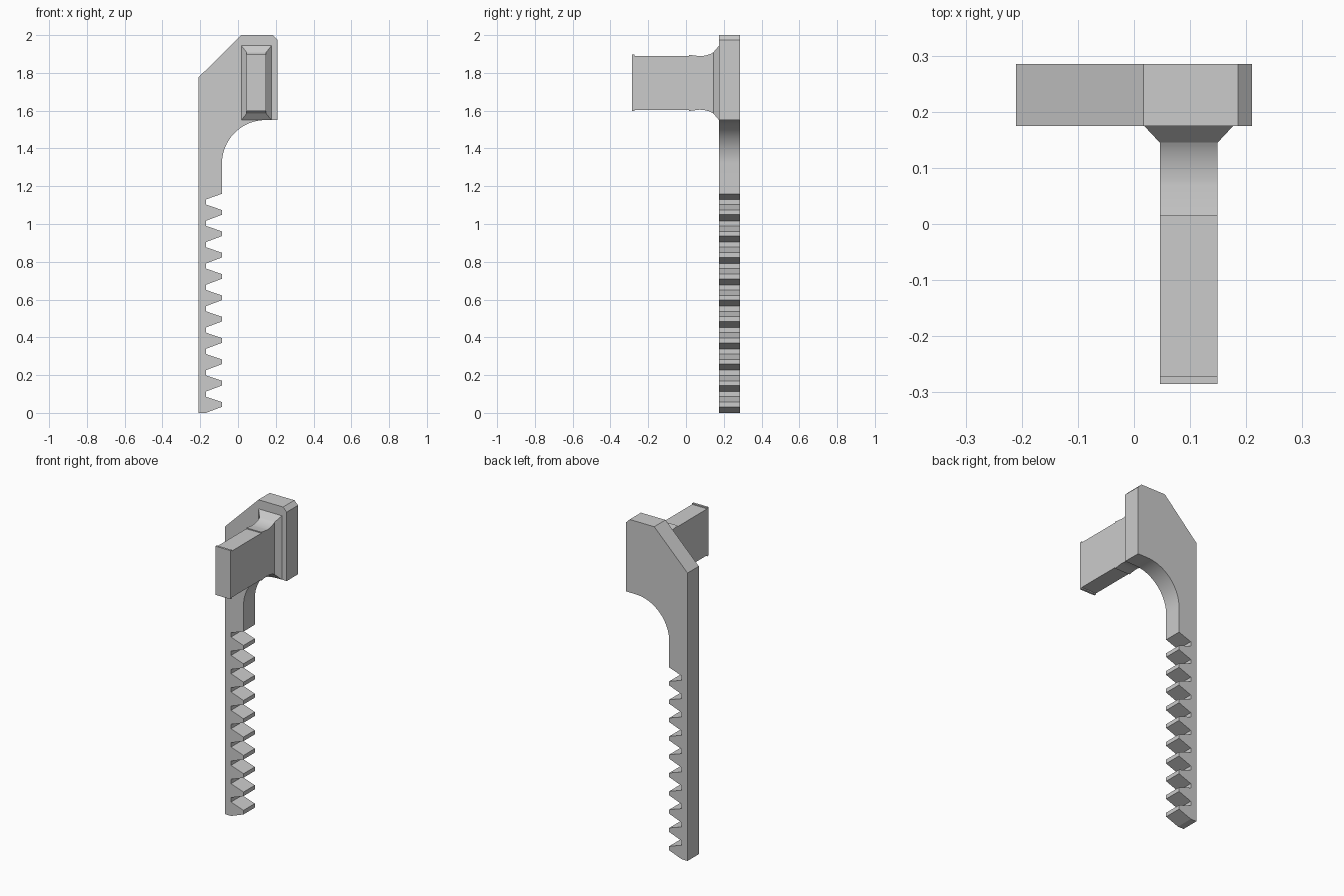
import bpy, bmesh, math
from mathutils import Vector

cube = bpy.data.objects.get("Cube")
if cube:
    bpy.data.objects.remove(cube, do_unlink=True)

grey = bpy.data.materials.new("plain grey")
grey.use_nodes = True
colour = (0.6, 0.6, 0.6, 1)
grey.diffuse_color = colour
grey.node_tree.nodes["Principled BSDF"].inputs["Base Color"].default_value = colour


def finish(name, bm):
    bmesh.ops.recalc_face_normals(bm, faces=bm.faces)
    mesh = bpy.data.meshes.new(name)
    bm.to_mesh(mesh)
    bm.free()
    mesh.materials.append(grey)
    obj = bpy.data.objects.new(name, mesh)
    bpy.context.collection.objects.link(obj)
    bpy.ops.object.select_all(action="DESELECT")
    obj.select_set(True)
    bpy.context.view_layer.objects.active = obj
    bpy.ops.object.shade_smooth_by_angle(angle=math.radians(15))
    return obj


def extrude_profile(name, points, offset):
    bm = bmesh.new()
    face = bm.faces.new([bm.verts.new(p) for p in points])
    result = bmesh.ops.extrude_face_region(bm, geom=[face], use_keep_orig=True)
    moved = [v for v in result["geom"] if isinstance(v, bmesh.types.BMVert)]
    bmesh.ops.translate(bm, verts=moved, vec=Vector(offset))
    return finish(name, bm)


# Toothed plate: back edge, rack teeth, arched underside, chamfered head
FRONT, BACK = 0.175, 0.285
ROOT, TIP, PITCH = -0.17, -0.085, 0.113
outline = [(-0.21, 0)]
for i in range(10):
    z = i * PITCH
    outline += [(ROOT, z), (TIP, z + 0.032), (TIP, z + 0.057), (ROOT, z + 0.086)]
outline += [(ROOT, 1.13), (TIP, 1.16)]
radius, steps = 0.23, 20
for i in range(steps + 1):
    a = math.pi - i / steps * math.pi / 2
    outline.append((TIP + radius + radius * math.cos(a), 1.32 + radius * math.sin(a)))
outline += [(0.21, 1.55), (0.21, 1.975), (0.185, 2), (0.017, 2), (-0.21, 1.775)]
extrude_profile("toothed_plate", [(x, FRONT, z) for x, z in outline],
                (0, BACK - FRONT, 0))

# Arm: half profile mirrored about its mid height, with end lip and neck fillet
LEFT, RIGHT, MID = 0.046, 0.149, 1.747
half = [(-0.285, 0.15), (-0.272, 0.15), (-0.272, 0.143), (0.015, 0.143), (0.015, 0.149)]
for i in range(11):
    t = i / 10
    a = t * math.radians(50)
    half.append((0.07 + 0.075 * math.sin(a) / math.sin(math.radians(50)),
                 0.142 + 0.02 * (1 - math.cos(a)) / (1 - math.cos(math.radians(50)))))
side = [(LEFT, y, MID + h) for y, h in half]
side += [(LEFT, y, MID - h) for y, h in reversed(half)]
extrude_profile("arm", side, (RIGHT - LEFT, 0, 0))

# Flared collar joining arm to plate
bm = bmesh.new()
rings = []
for y, grow, h in [(0.145, 0, 0.162), (FRONT, 0.028, 0.197)]:
    x0, x1 = LEFT - grow, RIGHT + grow
    rings.append([bm.verts.new((x, y, z)) for x, z in
                  [(x0, MID - h), (x1, MID - h), (x1, MID + h), (x0, MID + h)]])
for i in range(4):
    j = (i + 1) % 4
    bm.faces.new([rings[0][i], rings[0][j], rings[1][j], rings[1][i]])
finish("flared_collar", bm)
